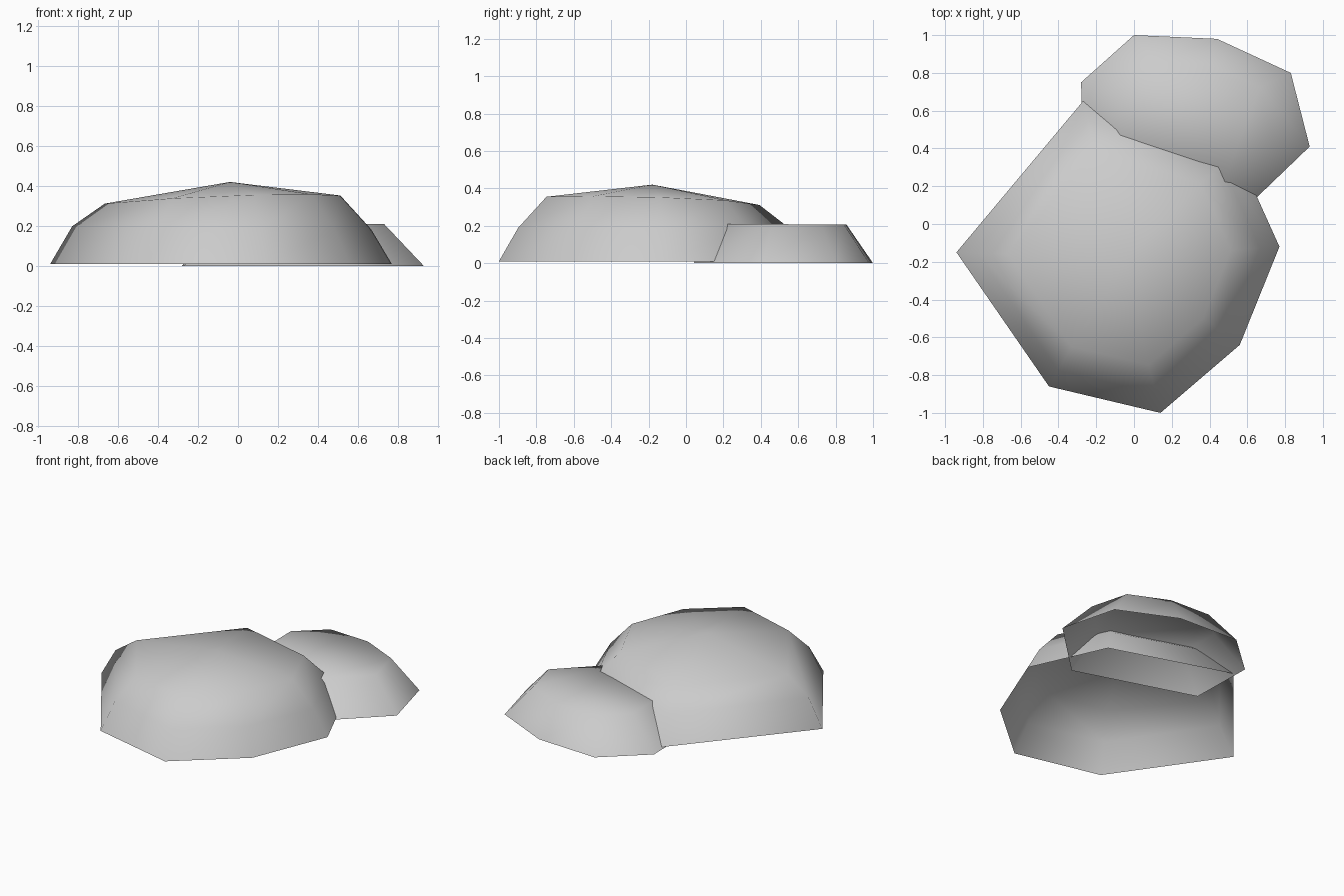
import bpy
import bmesh
from mathutils import Vector

cube = bpy.data.objects.get("Cube")
if cube:
    bpy.data.objects.remove(cube, do_unlink=True)

# One plain stone material
stone = bpy.data.materials.new("stone_grey")
stone.use_nodes = True
colour = (0.6, 0.6, 0.6, 1)
stone.diffuse_color = colour
bsdf = next(n for n in stone.node_tree.nodes if n.type == 'BSDF_PRINCIPLED')
bsdf.inputs["Base Color"].default_value = colour
bsdf.inputs["Roughness"].default_value = 0.9


def make_rock(name, outline, centre, rings, apex=None):
    """Open-bottomed rock: the outline shrinks toward the centre ring by ring.
    Each ring is (scale, height, tilt along x, tilt along y)."""
    bm = bmesh.new()
    c = Vector(centre)
    loops = []
    for scale, height, tilt_x, tilt_y in rings:
        loop = []
        for point in outline:
            p = c + (Vector(point) - c) * scale
            loop.append(bm.verts.new((p.x, p.y, height + tilt_x * p.x + tilt_y * p.y)))
        loops.append(loop)

    # Side walls
    n = len(outline)
    for low, high in zip(loops, loops[1:]):
        for i in range(n):
            j = (i + 1) % n
            bm.faces.new((low[i], low[j], high[j], high[i]))

    # Cap: a shallow peak or a flat top
    top = loops[-1]
    if apex:
        peak = bm.verts.new(apex)
        for i in range(n):
            bm.faces.new((top[i], top[(i + 1) % n], peak))
    else:
        bm.faces.new(top)

    for face in bm.faces:
        face.smooth = True
    mesh = bpy.data.meshes.new(name)
    bm.to_mesh(mesh)
    bm.free()
    mesh.materials.append(stone)
    obj = bpy.data.objects.new(name, mesh)
    bpy.context.collection.objects.link(obj)
    return obj


# Large rock with a low peak
make_rock(
    "large_rock",
    [(-.94, -.15), (-.45, -.86), (.14, -1), (.56, -.64),
     (.77, -.12), (.54, .39), (-.27, .65)],
    (-.06, -.18),
    [(1, .01, 0, 0), (.875, .19, -.01, 0), (.69, .33, .035, -.03)],
    apex=(-.04, -.18, .42))

# Small flat-topped rock leaning into the back of the large one
make_rock(
    "small_rock",
    [(.93, .41), (.83, .80), (.44, .98), (0, 1),
     (-.28, .75), (-.27, .30), (.545, .04)],
    (.33, .57),
    [(1, 0, 0, 0), (.67, .212, 0, -.007)])
